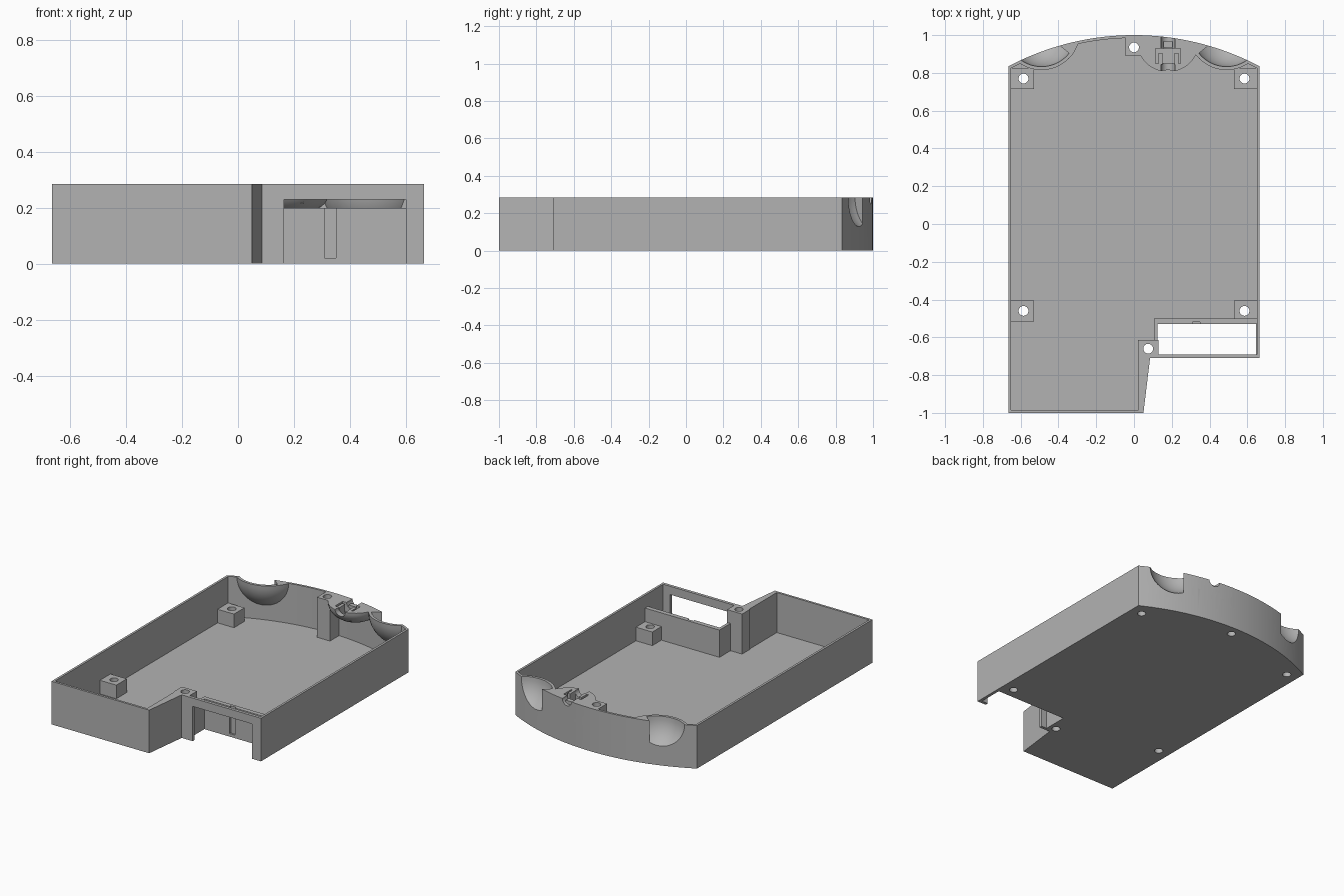
import bpy, bmesh, math
from mathutils import Vector

if "Cube" in bpy.data.objects:
    bpy.data.objects.remove(bpy.data.objects["Cube"], do_unlink=True)

H, FLOOR, WALL, HALF = 0.285, 0.02, 0.015, 0.665
RADIUS = 1.42

grey = bpy.data.materials.new("plain grey")
grey.use_nodes = True
grey.diffuse_color = (0.45, 0.45, 0.45, 1)
grey.node_tree.nodes["Principled BSDF"].inputs["Base Color"].default_value = (0.45, 0.45, 0.45, 1)


def finish(bm, name):
    bmesh.ops.recalc_face_normals(bm, faces=bm.faces)
    mesh = bpy.data.meshes.new(name)
    bm.to_mesh(mesh)
    bm.free()
    mesh.materials.append(grey)
    ob = bpy.data.objects.new(name, mesh)
    bpy.context.collection.objects.link(ob)
    return ob


def prism(name, outline, z0, z1):
    bm = bmesh.new()
    face = bm.faces.new([bm.verts.new((x, y, z0)) for x, y in outline])
    top = bmesh.ops.extrude_face_region(bm, geom=[face])["geom"]
    bmesh.ops.translate(bm, vec=(0, 0, z1 - z0),
                        verts=[v for v in top if isinstance(v, bmesh.types.BMVert)])
    return finish(bm, name)


def box(name, x0, x1, y0, y1, z0, z1):
    return prism(name, [(x0, y0), (x1, y0), (x1, y1), (x0, y1)], z0, z1)


def ball(name, x, y, r, squash=1.0, plane=None):
    bm = bmesh.new()
    bmesh.ops.create_uvsphere(bm, u_segments=48, v_segments=24, radius=r)
    bmesh.ops.scale(bm, vec=(1, 1, squash), verts=bm.verts)
    bmesh.ops.translate(bm, vec=(x, y, H), verts=bm.verts)
    if plane:
        geom = bm.verts[:] + bm.edges[:] + bm.faces[:]
        bmesh.ops.bisect_plane(bm, geom=geom, plane_co=plane[0], plane_no=plane[1],
                               clear_outer=True)
        bmesh.ops.holes_fill(bm, edges=[e for e in bm.edges if e.is_boundary])
    return finish(bm, name)


def rod(name, x, y, z, r, length, along_y=False):
    bm = bmesh.new()
    bmesh.ops.create_cone(bm, cap_ends=True, segments=24, radius1=r, radius2=r, depth=length)
    ob = finish(bm, name)
    if along_y:
        ob.rotation_euler.x = math.pi / 2
    ob.location = (x, y, z)
    return ob


def combine(target, tool, operation, keep=False):
    bpy.context.view_layer.update()
    mod = target.modifiers.new("combine", "BOOLEAN")
    mod.operation, mod.solver, mod.object = operation, "EXACT", tool
    bpy.context.view_layer.objects.active = target
    bpy.ops.object.modifier_apply(modifier=mod.name)
    if not keep:
        bpy.data.objects.remove(tool, do_unlink=True)


def back_arc(half, radius, n=32):
    cy = 1 - RADIUS
    a = math.asin(half / radius)
    angles = [a - 2 * a * i / n for i in range(n + 1)]
    return [(radius * math.sin(t), cy + radius * math.cos(t)) for t in angles]


# Tray shell with bowed back and notched front corner
outline = [(-HALF, -1), (0.05, -1), (0.085, -0.71), (HALF, -0.71)] + back_arc(HALF, RADIUS)
inner = HALF - WALL
cavity = [(-inner, -0.985), (0.025, -0.985), (0.025, -0.69), (inner, -0.69)]
cavity += back_arc(inner, RADIUS - WALL)
tray = prism("tray", outline, 0, H)
limit = prism("limit", outline, 0, H)
combine(tray, prism("cavity", cavity, FLOOR, H + 0.1), "DIFFERENCE")

# Screw bosses and full height posts
bosses = [(sx * 0.585, y) for sx in (-1, 1) for y in (0.77, -0.46)]
for x, y in bosses:
    s = math.copysign(1, x)
    xs = sorted((s * 0.53, s * 0.657))
    combine(tray, box("boss", *xs, y - 0.055, y + 0.055, 0.01, 0.11), "UNION")
combine(tray, box("back_post", -0.045, 0.05, 0.89, 0.99, 0.01, H), "UNION")
combine(tray, box("front_post", 0.02, 0.13, -0.70, -0.615, 0.01, H), "UNION")

# Low walls around the front port
combine(tray, box("port_back_wall", 0.105, 0.657, -0.53, -0.50, 0.01, 0.20), "UNION")
combine(tray, box("port_side_wall", 0.105, 0.125, -0.65, -0.51, 0.01, 0.20), "UNION")

# Bowl shells behind the back wall, trimmed to the tray outline
for x, y, r, squash in ((-0.49, 1.02, 0.205, 1), (0.49, 1.02, 0.205, 1), (0.18, 0.97, 0.165, 0.7)):
    shell = ball("bowl_shell", x, y, r, squash)
    combine(shell, limit, "INTERSECT", keep=True)
    combine(tray, shell, "UNION")
bpy.data.objects.remove(limit, do_unlink=True)

# Finger scoops with an upright inner side
for s in (-1, 1):
    plane = (Vector((s * 0.339, 0.90, 0)), Vector((-s * 0.05, 0.061, 0)).normalized())
    combine(tray, ball("scoop", s * 0.49, 1.02, 0.187, 1, plane), "DIFFERENCE")

# Cable holder recesses in the small bowl
combine(tray, box("holder_recess", 0.115, 0.245, 0.85, 0.93, 0.225, H + 0.1), "DIFFERENCE")
combine(tray, rod("cable_groove", 0.18, 0.89, H, 0.037, 0.21, True), "DIFFERENCE")
combine(tray, box("rim_slot", 0.165, 0.195, 0.95, 1.05, 0.255, H + 0.1), "DIFFERENCE")

# Port opening through floor and front wall, with a key groove
combine(tray, box("port_floor_hole", 0.125, 0.645, -0.69, -0.53, -0.1, 0.19), "DIFFERENCE")
combine(tray, box("port_mouth", 0.165, 0.60, -0.8, -0.66, -0.1, 0.23), "DIFFERENCE")
combine(tray, box("key_groove", 0.31, 0.35, -0.55, -0.518, 0.02, 0.3), "DIFFERENCE")

# Screw holes
for x, y in bosses + [(0, 0.935), (0.075, -0.66)]:
    combine(tray, rod("screw_hole", x, y, 0.15, 0.026, 0.6), "DIFFERENCE")

# Small cable clamp jaws
for x in (0.13, 0.215):
    box("cable_clamp", x, x + 0.02, 0.845, 0.905, 0.215, H)
box("cable_stop", 0.155, 0.205, 0.935, 0.965, 0.235, 0.27)

bpy.ops.object.select_all(action="DESELECT")
tray.select_set(True)
bpy.context.view_layer.objects.active = tray
bpy.ops.object.shade_smooth_by_angle(angle=math.radians(25))
